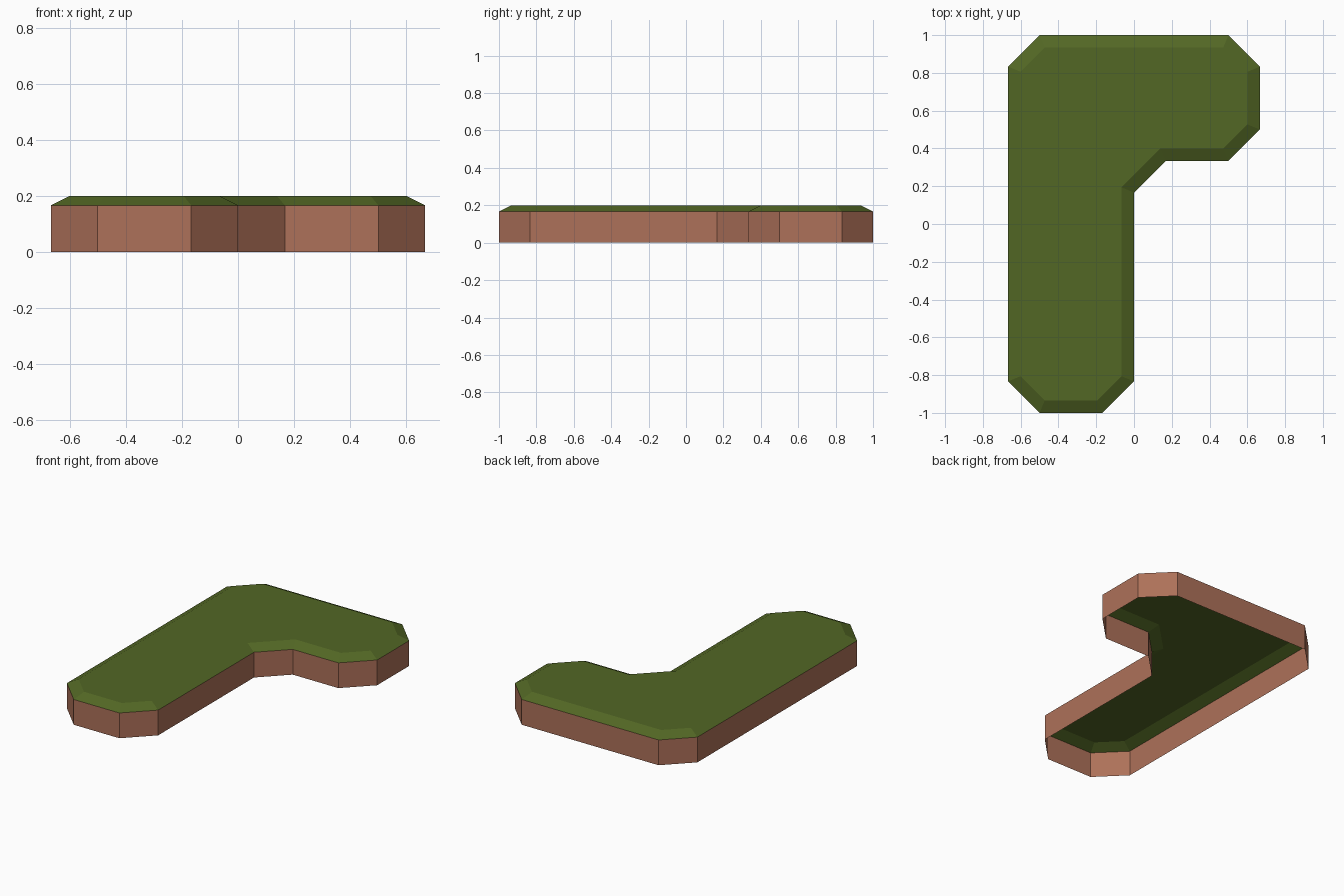
import bpy, bmesh
from mathutils import Vector

if "Cube" in bpy.data.objects:
    bpy.data.objects.remove(bpy.data.objects["Cube"])

def material(name, rgb):
    m = bpy.data.materials.new(name)
    m.diffuse_color = (*rgb, 1)
    m.use_nodes = True
    m.node_tree.nodes["Principled BSDF"].inputs["Base Color"].default_value = m.diffuse_color
    return m

earth = material("earth brown", (0.42, 0.165, 0.10))
grass = material("grass green", (0.085, 0.135, 0.018))

# Hook-shaped outline, counter-clockwise, on a grid of sixths
S = 1 / 6
outline = [Vector((x * S, y * S)) for x, y in [
    (-3, -6), (-1, -6), (0, -5), (0, 1), (1, 2), (3, 2),
    (4, 3), (4, 5), (3, 6), (-3, 6), (-4, 5), (-4, -5)]]

def inset(points, d):
    """Move every edge inwards by d, with mitred corners."""
    out = []
    for i, p in enumerate(points):
        a = (p - points[i - 1]).normalized()
        b = (points[(i + 1) % len(points)] - p).normalized()
        na, nb = Vector((-a.y, a.x)), Vector((-b.y, b.x))
        out.append(p + (na + nb) * d / (1 + na.dot(nb)))
    return out

def shell(name, rings, mat, cap):
    """Loft (points, height) rings, open below, optionally capped on top."""
    bm = bmesh.new()
    loops = [[bm.verts.new((p.x, p.y, z)) for p in pts] for pts, z in rings]
    n = len(outline)
    for lo, hi in zip(loops, loops[1:]):
        for i in range(n):
            j = (i + 1) % n
            bm.faces.new((lo[i], lo[j], hi[j], hi[i]))
    if cap:
        bm.faces.new(loops[-1])
    me = bpy.data.meshes.new(name)
    bm.to_mesh(me)
    bm.free()
    me.materials.append(mat)
    bpy.context.collection.objects.link(bpy.data.objects.new(name, me))

RIM, TOP = S, 0.2
# Earth side walls
shell("earth_walls", [(outline, 0), (outline, RIM)], earth, False)
# Grass top with sloped border
shell("grass_top", [(outline, RIM), (inset(outline, 0.0667), TOP)], grass, True)
